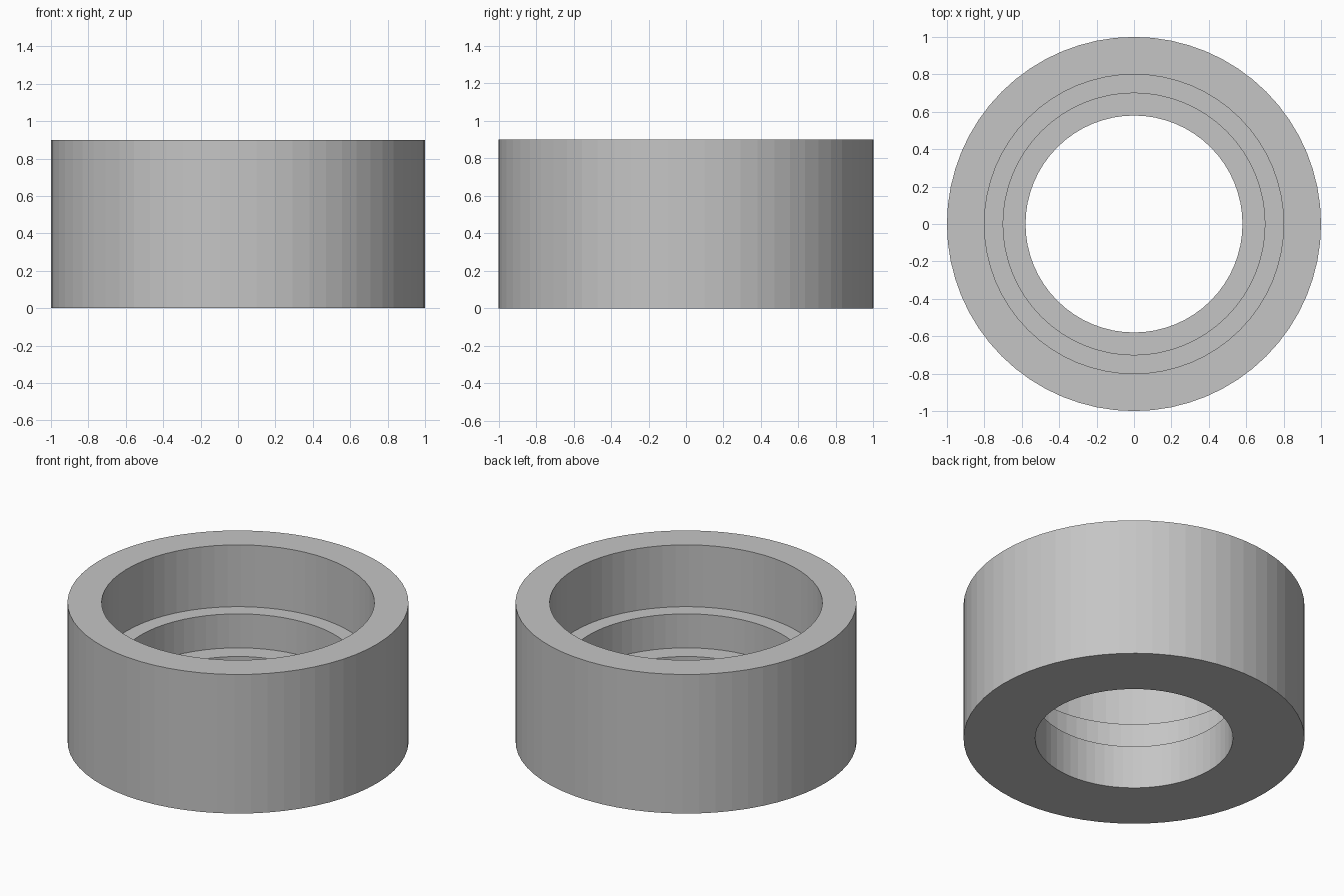
import bpy
import bmesh
from math import tau
from mathutils import Matrix

SEGMENTS = 64

cube = bpy.data.objects.get("Cube")
if cube:
    bpy.data.objects.remove(cube, do_unlink=True)

# Single grey material
grey = bpy.data.materials.new("plain grey")
grey.use_nodes = True
colour = (0.56, 0.56, 0.56, 1.0)
grey.diffuse_color = colour
grey.node_tree.nodes["Principled BSDF"].inputs["Base Color"].default_value = colour

# Closed cross-section (radius, height): outer wall, rim, two inner ledges, bore
profile = [(1, 0), (1, 0.9), (0.8, 0.9), (0.8, 0.5),
           (0.7, 0.5), (0.7, 0.28), (0.58, 0.28), (0.58, 0)]

# Revolve the section into a stepped ring
bm = bmesh.new()
rings = []
for i in range(SEGMENTS):
    turn = Matrix.Rotation(tau * i / SEGMENTS, 3, "Z")
    rings.append([bm.verts.new((turn.col[0] * r)[:2] + (z,)) for r, z in profile])
for i, ring in enumerate(rings):
    following = rings[(i + 1) % SEGMENTS]
    for j in range(len(profile)):
        k = (j + 1) % len(profile)
        bm.faces.new((ring[j], following[j], following[k], ring[k]))
bmesh.ops.recalc_face_normals(bm, faces=bm.faces)

mesh = bpy.data.meshes.new("stepped_ring")
bm.to_mesh(mesh)
bm.free()
mesh.materials.append(grey)
stepped_ring = bpy.data.objects.new("stepped_ring", mesh)
bpy.context.collection.objects.link(stepped_ring)
